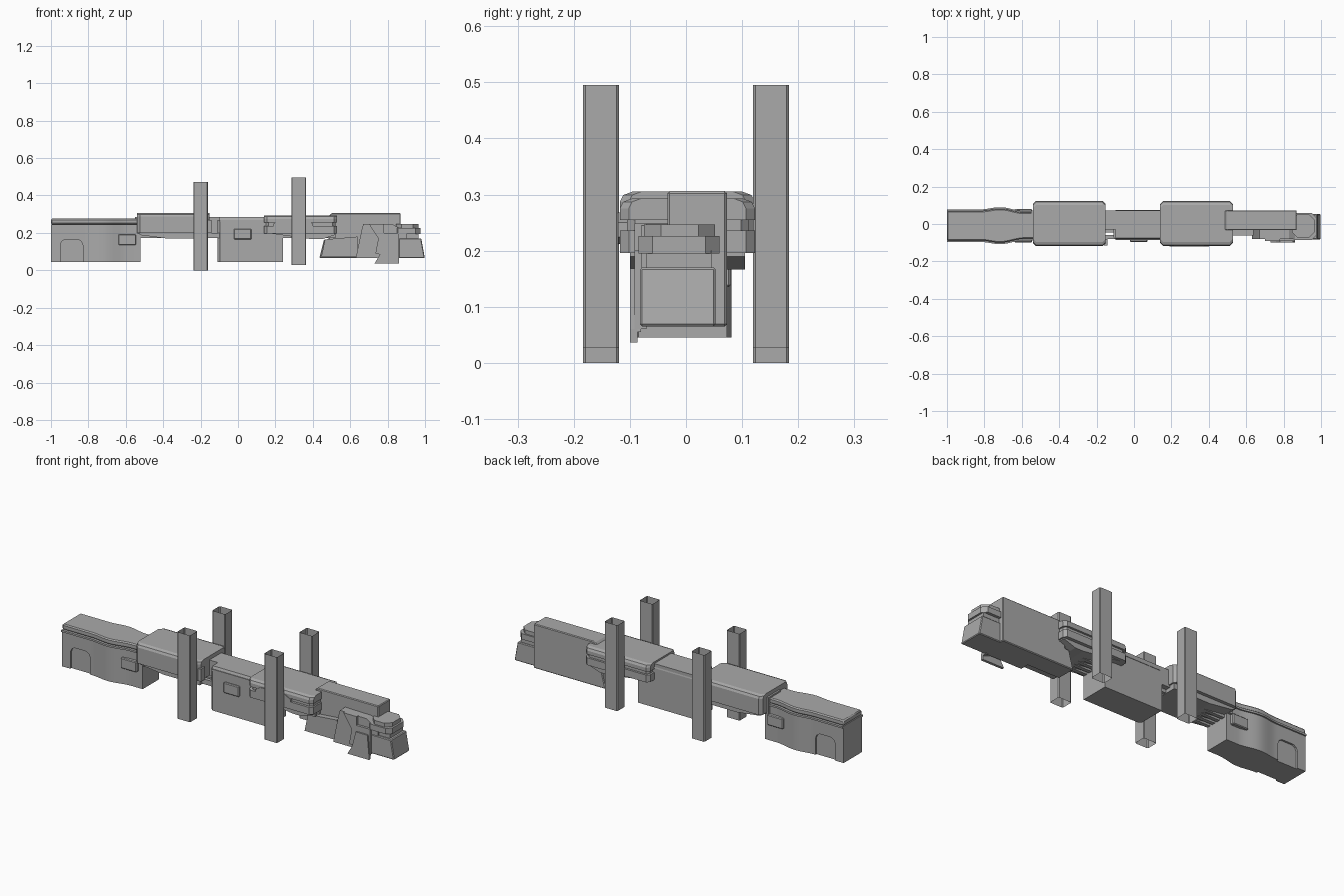
import bpy, bmesh, math
from mathutils import Vector

if "Cube" in bpy.data.objects:
    bpy.data.objects.remove(bpy.data.objects["Cube"])

grey = bpy.data.materials.new("mid_grey")
grey.diffuse_color = (0.40, 0.40, 0.40, 1)
grey.use_nodes = True
grey.node_tree.nodes["Principled BSDF"].inputs["Base Color"].default_value = grey.diffuse_color


def finish(name, bm, bevel=0, smooth=False):
    bmesh.ops.recalc_face_normals(bm, faces=bm.faces)
    me = bpy.data.meshes.new(name)
    bm.to_mesh(me)
    bm.free()
    me.materials.append(grey)
    ob = bpy.data.objects.new(name, me)
    bpy.context.collection.objects.link(ob)
    if bevel:
        m = ob.modifiers.new("bevel", "BEVEL")
        m.width, m.segments, m.limit_method = bevel, 1, "ANGLE"
    if smooth:
        bpy.ops.object.select_all(action="DESELECT")
        ob.select_set(True)
        bpy.context.view_layer.objects.active = ob
        bpy.ops.object.shade_smooth_by_angle(angle=math.radians(35))
    return ob


def prism(name, axis, pts, a, b, bevel=0, smooth=False, caps=True):
    """Extrude a 2D outline along an axis from a to b."""
    place = {"x": lambda u, v, w: (w, u, v),
             "y": lambda u, v, w: (u, w, v),
             "z": lambda u, v, w: (u, v, w)}[axis]
    bm = bmesh.new()
    lo = [bm.verts.new(place(u, v, a)) for u, v in pts]
    hi = [bm.verts.new(place(u, v, b)) for u, v in pts]
    n = len(pts)
    for i in range(n):
        j = (i + 1) % n
        bm.faces.new((lo[i], lo[j], hi[j], hi[i]))
    if caps:
        bm.faces.new(lo)
        bm.faces.new(hi)
    return finish(name, bm, bevel, smooth)


def box(name, x0, x1, y0, y1, z0, z1, bevel=0):
    return prism(name, "z", [(x0, y0), (x1, y0), (x1, y1), (x0, y1)], z0, z1, bevel)


def chamfered(x0, x1, y0, y1, c):
    return [(x0 + c, y0), (x1 - c, y0), (x1, y0 + c), (x1, y1 - c),
            (x1 - c, y1), (x0 + c, y1), (x0, y1 - c), (x0, y0 + c)]


# Four open square posts
for x, z0, z1 in ((-0.20, 0.0, 0.473), (0.325, 0.027, 0.495)):
    for side, y in (("front", -0.1515), ("back", 0.1515)):
        prism("post_" + side, "z", chamfered(x - 0.039, x + 0.039, y - 0.032, y + 0.032, 0.004),
              z0, z1, caps=False)


# Rear stock with a swelling waist
def stock_outline(grow, end):
    half = [(-1.0, 0)]
    for i in range(17):
        t = i / 16
        half.append((-0.83 + 0.24 * t, 0.016 * math.sin(math.pi * t) ** 2 - 0.009 * t))
    half.append((end, -0.009))
    return ([(x, -0.085 - grow - d) for x, d in half] +
            [(x, 0.067 + grow + d) for x, d in reversed(half)])


stock = prism("stock_body", "z", stock_outline(0.003, -0.52), 0.045, 0.236, smooth=True)
prism("stock_ridge", "z", stock_outline(0.011, -0.54), 0.236, 0.246, smooth=True)
prism("stock_top", "z", stock_outline(0.003, -0.53), 0.246, 0.276, 0.006, smooth=True)

# Arched recesses on both sides of the stock
arch = [(-0.95, 0.03), (-0.83, 0.03), (-0.83, 0.135), (-0.838, 0.155), (-0.855, 0.165),
        (-0.925, 0.165), (-0.942, 0.155), (-0.95, 0.135)]
for nm, y0, y1 in (("front", -0.12, -0.078), ("back", 0.06, 0.10)):
    cut = prism("arch_cutter_" + nm, "y", arch, y0, y1)
    cut.hide_render = cut.hide_viewport = True
    cut.display_type = "WIRE"
    m = stock.modifiers.new("arch_" + nm, "BOOLEAN")
    m.operation, m.object, m.solver = "DIFFERENCE", cut, "EXACT"
for nm, y0, y1 in (("front", -0.098, -0.07), ("back", 0.05, 0.08)):
    box("stock_button_" + nm, -0.64, -0.545, y0, y1, 0.135, 0.192, 0.004)

# Spine, lower rails and receiver
box("spine", -0.55, 0.55, -0.03, 0.073, 0.19, 0.284)
for y in (-0.07, -0.035, 0.0, 0.035):
    box("lower_rail", -0.54, 0.52, y - 0.01, y + 0.01, 0.172, 0.2)
prism("receiver", "z", [(-0.095, -0.085), (0.24, -0.085), (0.24, 0.073), (-0.11, 0.073),
                        (-0.11, -0.07)], 0.045, 0.27)
prism("receiver_top", "x", [(-0.085, 0.26), (-0.075, 0.284), (0.068, 0.284), (0.075, 0.26)],
      -0.10, 0.24)
box("receiver_button", -0.022, 0.072, -0.096, -0.08, 0.165, 0.222, 0.004)


# Wide hand covers with ribbed flanks
def cover(x0, x1, top, base, name):
    prism(name + "_shell", "z", chamfered(x0, x1, -0.118, 0.123, 0.016), base, top - 0.018)
    bm = bmesh.new()
    rings = []
    for z, inset in ((top - 0.018, 0), (top - 0.006, 0.006), (top, 0.022)):
        rings.append([bm.verts.new((x, y, z)) for x, y in
                      chamfered(x0, x1, -0.118 + inset, 0.123 - inset, 0.016)])
    for a, b in zip(rings, rings[1:]):
        for i in range(8):
            j = (i + 1) % 8
            bm.faces.new((a[i], a[j], b[j], b[i]))
    bm.faces.new(rings[-1])
    finish(name + "_crown", bm)


cover(-0.54, -0.152, 0.305, 0.2, "rear_cover")
cover(0.14, 0.528, 0.293, 0.255, "fore_cover")
prism("rear_cover_belly", "y", [(-0.54, 0.2), (-0.52, 0.188), (-0.38, 0.17), (-0.16, 0.17),
                                (-0.16, 0.2)], -0.1, 0.105)
prism("fore_cover_waist", "z", chamfered(0.15, 0.52, -0.105, 0.112, 0.014), 0.23, 0.255)
prism("fore_cover_lower", "z", chamfered(0.14, 0.528, -0.118, 0.123, 0.016), 0.196, 0.236)
prism("fore_cover_belly", "y", [(0.15, 0.2), (0.28, 0.182), (0.40, 0.166), (0.45, 0.166),
                                (0.52, 0.19), (0.52, 0.2)], -0.1, 0.105)
prism("fore_cover_rib", "y", [(0.19, 0.224), (0.22, 0.212), (0.37, 0.212), (0.40, 0.224),
                              (0.40, 0.25), (0.37, 0.268), (0.22, 0.268), (0.19, 0.25)], -0.121, 0.0)
box("rear_cover_tab", -0.16, -0.143, -0.115, -0.08, 0.2, 0.268)

# Front housing: tall inner block and slanted lower shroud
prism("front_block", "y", [(0.435, 0.065), (0.87, 0.065), (0.87, 0.306), (0.50, 0.306),
                           (0.485, 0.29), (0.485, 0.165), (0.46, 0.165)], -0.033, 0.073, 0.004)
prism("front_shroud", "y", [(0.445, 0.07), (0.64, 0.07), (0.64, 0.18), (0.465, 0.165)],
      -0.062, -0.03)
prism("side_panel", "y", [(0.63, 0.066), (0.90, 0.066), (0.90, 0.2), (0.83, 0.245),
                          (0.67, 0.248), (0.662, 0.22)], -0.079, -0.03)
prism("raised_plate", "y", [(0.735, 0.09), (0.86, 0.06), (0.86, 0.2), (0.78, 0.2),
                            (0.78, 0.248), (0.70, 0.248), (0.75, 0.17)], -0.092, -0.07)
prism("hanging_flap", "y", [(0.765, 0.095), (0.73, 0.036), (0.86, 0.036), (0.86, 0.06)],
      -0.1, -0.086)
prism("flap_arm", "y", [(0.76, 0.09), (0.86, 0.055), (0.85, 0.168), (0.78, 0.168)], -0.1, -0.08)

# Muzzle: lower wedge, neck and chamfered cap
prism("muzzle_lower", "y", [(0.86, 0.065), (0.999, 0.065), (0.98, 0.17), (0.86, 0.17)],
      -0.082, 0.053, 0.004)
box("muzzle_neck", 0.85, 0.965, -0.07, 0.045, 0.165, 0.2)
prism("muzzle_collar", "z", chamfered(0.83, 0.975, -0.085, 0.06, 0.025), 0.195, 0.226)
prism("muzzle_cap", "z", chamfered(0.845, 0.965, -0.075, 0.052, 0.03), 0.226, 0.247)
